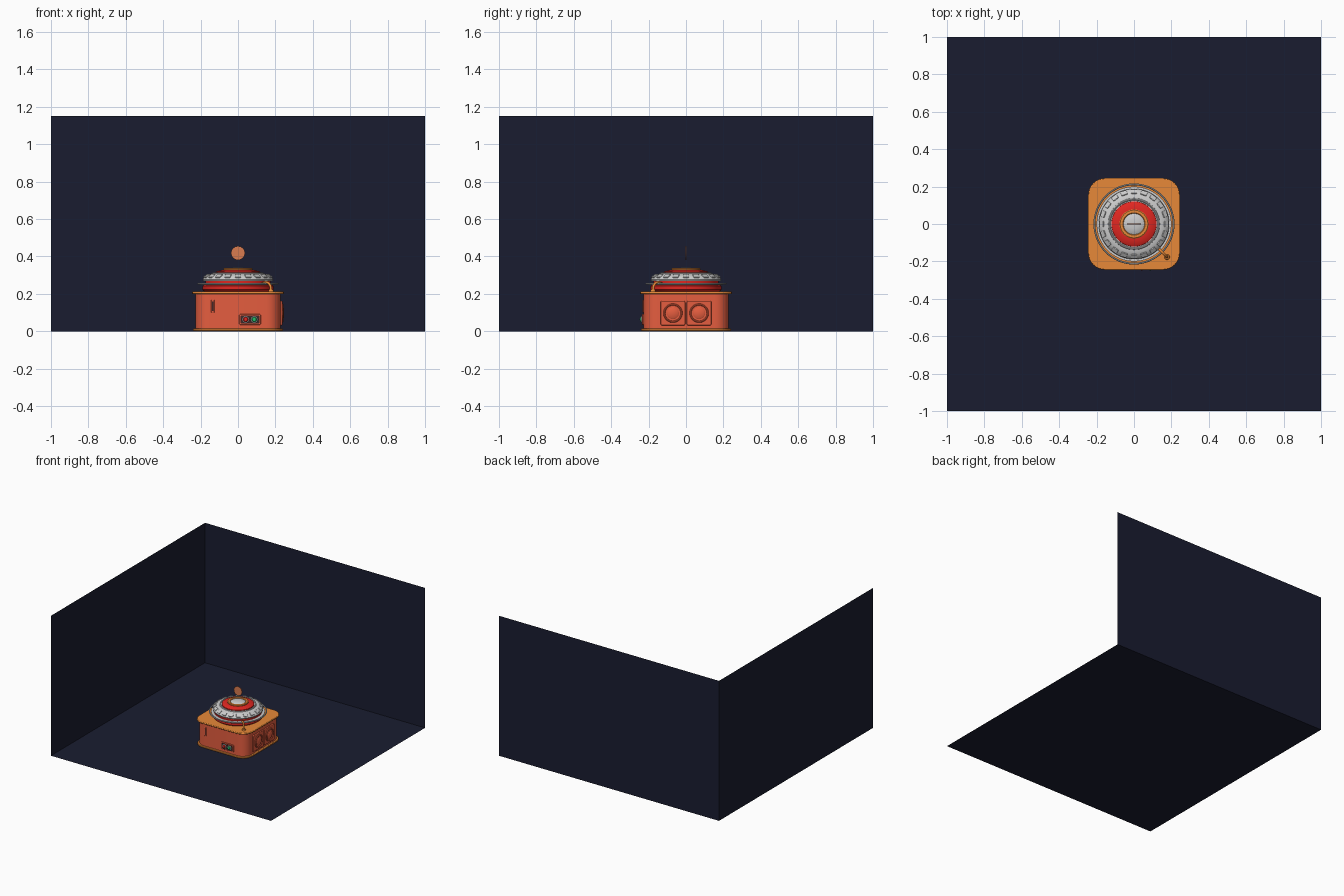
import bpy, bmesh
from math import sin, cos, pi, radians
from mathutils import Matrix, Vector

if "Cube" in bpy.data.objects:
    bpy.data.objects.remove(bpy.data.objects["Cube"])

def material(name, rgb):
    m = bpy.data.materials.new(name)
    m.diffuse_color = (*rgb, 1)
    m.use_nodes = True
    m.node_tree.nodes["Principled BSDF"].inputs["Base Color"].default_value = m.diffuse_color
    return m

NAVY = material("navy", (0.010, 0.012, 0.030))
CORAL = material("coral", (0.78, 0.11, 0.05))
AMBER = material("amber", (0.80, 0.25, 0.04))
RED = material("red", (0.75, 0.02, 0.015))
DARK = material("dark", (0.05, 0.02, 0.02))
COPPER = material("copper", (0.70, 0.20, 0.08))
GREEN = material("green", (0.02, 0.50, 0.15))
GREY = material("grey", (0.55, 0.55, 0.56))

def finish(bm, name, mat, bevel=0, matrix=None):
    if matrix:
        bm.transform(matrix)
    me = bpy.data.meshes.new(name)
    bm.to_mesh(me)
    bm.free()
    ob = bpy.data.objects.new(name, me)
    bpy.context.collection.objects.link(ob)
    me.materials.append(mat)
    if bevel:
        b = ob.modifiers.new("bevel", 'BEVEL')
        b.width, b.segments, b.limit_method = bevel, 2, 'ANGLE'
    bpy.ops.object.select_all(action='DESELECT')
    ob.select_set(True)
    bpy.context.view_layer.objects.active = ob
    bpy.ops.object.shade_smooth_by_angle(angle=radians(35))
    return ob

def plane(name, corners):
    bm = bmesh.new()
    bm.faces.new([bm.verts.new(c) for c in corners])
    return finish(bm, name, NAVY)

def slab(name, hx, hy, r, z0, z1, mat, bevel=0, matrix=None):
    """Rounded rectangle extruded from z0 to z1."""
    bm = bmesh.new()
    pts = []
    for q, (sx, sy) in enumerate([(1, 1), (-1, 1), (-1, -1), (1, -1)]):
        for i in range(9):
            a = (q + i / 8) * pi / 2
            pts.append((sx * (hx - r) + r * cos(a), sy * (hy - r) + r * sin(a), z0))
    f = bm.faces.new([bm.verts.new(p) for p in pts])
    ex = bmesh.ops.extrude_face_region(bm, geom=[f])
    for v in ex["geom"]:
        if isinstance(v, bmesh.types.BMVert):
            v.co.z = z1
    bmesh.ops.recalc_face_normals(bm, faces=bm.faces)
    return finish(bm, name, mat, bevel, matrix)

def lathe(name, profile, mat, matrix=None, n=64, closed=False):
    """Revolve (radius, z) points about z."""
    bm = bmesh.new()
    vs = [bm.verts.new((r, 0, z)) for r, z in profile]
    pairs = list(zip(vs, vs[1:])) + ([(vs[-1], vs[0])] if closed else [])
    es = [bm.edges.new(p) for p in pairs]
    bmesh.ops.spin(bm, geom=vs + es, cent=(0, 0, 0), axis=(0, 0, 1), angle=2 * pi, steps=n)
    bmesh.ops.remove_doubles(bm, verts=bm.verts, dist=1e-5)
    bmesh.ops.recalc_face_normals(bm, faces=bm.faces)
    return finish(bm, name, mat, 0, matrix)

def torus(name, R, r, z, mat, matrix=None):
    prof = [(R + r * cos(i * pi / 5), z + r * sin(i * pi / 5)) for i in range(10)]
    return lathe(name, prof, mat, matrix, closed=True)

def pipe(name, pts, r, mat):
    cu = bpy.data.curves.new(name, 'CURVE')
    cu.dimensions, cu.bevel_depth, cu.use_fill_caps = '3D', r, True
    s = cu.splines.new('BEZIER')
    s.bezier_points.add(len(pts) - 1)
    for b, p in zip(s.bezier_points, pts):
        b.co = p
        b.handle_left_type = b.handle_right_type = 'AUTO'
    cu.materials.append(mat)
    ob = bpy.data.objects.new(name, cu)
    bpy.context.collection.objects.link(ob)

# floor and two backdrop walls
plane("floor", [(-1, -1, 0), (1, -1, 0), (1, 1, 0), (-1, 1, 0)])
plane("back_wall", [(-1, 1, 0), (1, 1, 0), (1, 1, 1.15), (-1, 1, 1.15)])
plane("left_wall", [(-1, -1, 0), (-1, 1, 0), (-1, 1, 1.15), (-1, -1, 1.15)])

# cabinet
slab("bottom_plate", 0.24, 0.24, 0.085, 0.002, 0.014, AMBER, 0.003)
slab("cabinet", 0.227, 0.227, 0.075, 0.012, 0.202, CORAL)
slab("lid", 0.245, 0.245, 0.09, 0.200, 0.212, AMBER, 0.004)

# stacked turned parts
lathe("drum", [(0, 0.21), (0.175, 0.21), (0.19, 0.222), (0.19, 0.242), (0.175, 0.255),
               (0.175, 0.275), (0, 0.275)], RED)
torus("chrome_hoop", 0.212, 0.005, 0.254, GREY)
lathe("hoop_tray", [(0.17, 0.247), (0.20, 0.247), (0.20, 0.252), (0.17, 0.252)], GREY, closed=True)
lathe("dome_ring", [(0.17, 0.268), (0.186, 0.270), (0.188, 0.278), (0.180, 0.292),
                    (0.160, 0.304), (0.138, 0.309), (0.115, 0.309)], GREY)
torus("dome_trim", 0.132, 0.006, 0.309, GREY)
lathe("crown", [(0.122, 0.300), (0.120, 0.316), (0.112, 0.321), (0.085, 0.328), (0, 0.328)], RED)
lathe("crown_rim", [(0.078, 0.326), (0.078, 0.334), (0.074, 0.337), (0.060, 0.337),
                    (0.056, 0.333), (0.056, 0.326)], AMBER)
lathe("crown_cap", [(0.057, 0.330), (0.045, 0.336), (0.025, 0.340), (0, 0.341)], GREY)

# raised pads around the dome
for i in range(20):
    a = i * pi / 10
    m = (Matrix.Rotation(a, 4, 'Z') @ Matrix.Translation((0.172, 0, 0.294))
         @ Matrix.Rotation(radians(37), 4, 'Y'))
    slab("dome_pad", 0.014, 0.017, 0.005, -0.004, 0.006, GREY, 0.002, m)

# upright coin
coin = Matrix.Translation((0, 0, 0.418)) @ Matrix.Rotation(pi / 2, 4, 'X')
lathe("coin", [(0, -0.0025), (0.037, -0.0025), (0.037, 0.0025), (0, 0.0025)], COPPER, coin)

# corner arm
d = Vector((1, -1, 0)).normalized()
pipe("corner_arm", [d * r + Vector((0, 0, z)) for r, z in
                    [(0.18, 0.252), (0.215, 0.262), (0.243, 0.245), (0.25, 0.208)]], 0.007, AMBER)
lathe("arm_foot", [(0, 0.222), (0.012, 0.222), (0.015, 0.211)], AMBER,
      Matrix.Translation(d * 0.25), n=24)

# front: coin slot and button panel
def front(x, z):
    return Matrix.Translation((x, -0.227, z)) @ Matrix.Rotation(pi / 2, 4, 'X')

slab("slot_frame", 0.009, 0.034, 0.004, -0.005, 0.005, CORAL, 0.002, front(-0.135, 0.134))
slab("slot", 0.003, 0.026, 0.002, 0.002, 0.0056, DARK, 0, front(-0.135, 0.134))
slab("button_panel", 0.058, 0.029, 0.008, -0.005, 0.008, CORAL, 0.002, front(0.064, 0.063))
slab("button_plate", 0.050, 0.022, 0.006, 0.004, 0.0095, DARK, 0, front(0.064, 0.063))
for x, mat in ((0.041, RED), (0.087, GREEN)):
    torus("button_ring", 0.016, 0.003, 0.0095, GREY, front(x, 0.063))
    lathe("button", [(0.014, 0.006), (0.014, 0.014), (0.010, 0.019), (0, 0.021)], mat,
          front(x, 0.063), n=24)

# right side: two round speakers on square plates
for y in (-0.07, 0.07):
    m = (Matrix.Translation((0.227, y, 0.097)) @ Matrix.Rotation(pi / 2, 4, 'Y'))
    slab("speaker_plate", 0.066, 0.066, 0.008, -0.005, 0.010, CORAL, 0.003, m)
    torus("speaker_ring", 0.046, 0.005, 0.011, CORAL, m)
    lathe("speaker_cone", [(0.032, 0.008), (0.032, 0.014), (0.026, 0.018), (0, 0.019)], CORAL, m)
